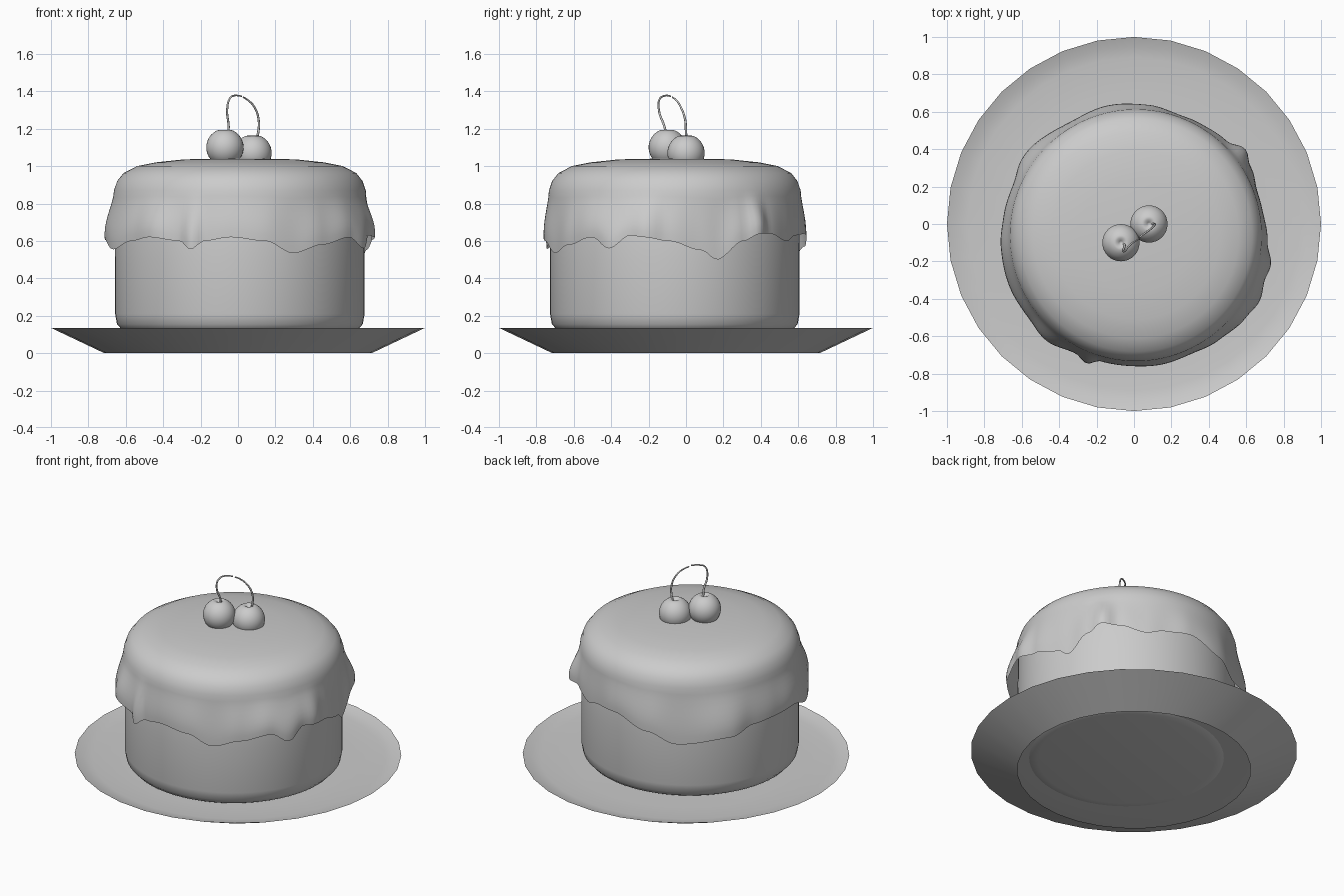
import bpy, bmesh, math

if "Cube" in bpy.data.objects:
    bpy.data.objects.remove(bpy.data.objects["Cube"])

CX, CY = 0.01, -0.06          # cake sits slightly off the plate centre


def make(name, bm, angle=40):
    me = bpy.data.meshes.new(name)
    bm.to_mesh(me)
    bm.free()
    ob = bpy.data.objects.new(name, me)
    bpy.context.collection.objects.link(ob)
    bpy.ops.object.select_all(action='DESELECT')
    bpy.context.view_layer.objects.active = ob
    ob.select_set(True)
    bpy.ops.object.shade_smooth_by_angle(angle=math.radians(angle))
    return ob


def skin(name, rings, angle=40):
    """Join rings of points; a ring of one point closes to a pole."""
    bm = bmesh.new()
    vs = [[bm.verts.new(p) for p in ring] for ring in rings]
    for a, b in zip(vs, vs[1:]):
        n = max(len(a), len(b))
        for i in range(n):
            j = (i + 1) % n
            if len(b) == 1:
                bm.faces.new((a[i], a[j], b[0]))
            elif len(a) == 1:
                bm.faces.new((a[0], b[j], b[i]))
            else:
                bm.faces.new((a[i], a[j], b[j], b[i]))
    return make(name, bm, angle)


def lathe(name, profile, seg, c=(0, 0, 0), angle=40):
    """Revolve (radius, z) points, listed from bottom outward to top."""
    rings = []
    for r, z in profile:
        n = 1 if r == 0 else seg
        rings.append([(c[0] + r * math.cos(2 * math.pi * i / seg),
                       c[1] + r * math.sin(2 * math.pi * i / seg), c[2] + z) for i in range(n)])
    return skin(name, rings, angle)


# Plate: flared skirt, open underneath, shallow dished top
lathe("plate", [(0.715, 0), (1, 0.135), (0.95, 0.118), (0.89, 0.11), (0.7, 0.108), (0, 0.108)], 32)

# Cake body with rounded edges
lathe("cake", [(0, 0.095), (0.54, 0.097), (0.59, 0.105), (0.63, 0.125), (0.657, 0.155), (0.667, 0.21),
               (0.667, 0.5), (0.663, 0.87), (0.645, 0.92), (0.61, 0.955), (0.54, 0.99), (0.44, 1.01),
               (0.3, 1.025), (0, 1.032)], 64, (CX, CY, 0))

# Icing hem: angle in degrees, height, radius
HEM = [(12, .55, .69), (19, .5, .69), (31, .6, .715), (38, .64, .745), (46, .64, .7), (60, .6, .69),
       (70, .63, .685), (84, .64, .70), (103, .57, .71), (118, .5, .70), (145, .545, .735),
       (158, .59, .71), (172, .6, .715), (185, .61, .725), (202, .555, .73), (217, .6, .725),
       (229, .62, .74), (243, .6, .71), (249, .555, .735), (254, .6, .70), (266, .62, .70),
       (281, .6, .705), (294, .535, .70), (308, .58, .715), (323, .62, .735), (332, .56, .75),
       (341, .63, .73), (347, .62, .74), (357, .6, .705)]


def hem(deg):
    pts = [(HEM[-1][0] - 360,) + HEM[-1][1:]] + HEM + [(HEM[0][0] + 360,) + HEM[0][1:]]
    for a, b in zip(pts, pts[1:]):
        if a[0] <= deg <= b[0]:
            t = (deg - a[0]) / (b[0] - a[0])
            t = (1 - math.cos(math.pi * t)) / 2
            return a[1] + (b[1] - a[1]) * t, a[2] + (b[2] - a[2]) * t


# Draped icing sheet
TOP = [(0.673, 0.87), (0.656, 0.92), (0.622, 0.963), (0.55, 1.0), (0.45, 1.02), (0.3, 1.036)]
SEG, DROP = 180, 8
rings = []
for k in range(DROP, 0, -1):
    s = k / DROP
    ring = []
    for i in range(SEG):
        a = 2 * math.pi * i / SEG
        hz, hr = hem(360 * i / SEG)
        flare = math.sin(s * math.pi / 2 * 1.1) ** 1.6
        r = 0.673 + (hr - 0.673) * flare
        ring.append((CX + r * math.cos(a), CY + r * math.sin(a), 0.87 + (hz - 0.87) * s))
    rings.append(ring)
for r, z in TOP:
    rings.append([(CX + r * math.cos(2 * math.pi * i / SEG),
                   CY + r * math.sin(2 * math.pi * i / SEG), z) for i in range(SEG)])
rings.append([(CX, CY, 1.042)])
skin("icing", rings, 60)


# Cherries: spheres with a dimple at the top
def cherry(name, c):
    prof = [(0, -0.1)]
    for i in range(1, 14):
        t = math.pi * i / 15
        prof.append((0.1 * math.sin(t), -0.1 * math.cos(t)))
    prof += [(0.025, 0.093), (0.01, 0.078), (0, 0.072)]
    lathe(name, prof, 32, c, 80)


cherry("cherry_left", (-0.07, -0.1, 1.1))
cherry("cherry_right", (0.08, 0.0, 1.07))


# Stems: thin tapered curves
def stem(name, pts):
    cu = bpy.data.curves.new(name, 'CURVE')
    cu.dimensions = '3D'
    cu.bevel_depth = 0.007
    cu.bevel_resolution = 2
    cu.resolution_u = 6
    cu.use_fill_caps = True
    sp = cu.splines.new('BEZIER')
    sp.bezier_points.add(len(pts) - 1)
    for i, (bp, p) in enumerate(zip(sp.bezier_points, pts)):
        bp.co = p
        bp.handle_left_type = bp.handle_right_type = 'AUTO'
        bp.radius = 1 - 0.4 * i / (len(pts) - 1)
    bpy.context.collection.objects.link(bpy.data.objects.new(name, cu))


stem("stem_left", [(-0.055, -0.105, 1.165), (-0.05, -0.115, 1.21), (-0.058, -0.145, 1.3),
                   (-0.045, -0.14, 1.36), (-0.02, -0.11, 1.377), (0.02, -0.083, 1.374)])
stem("stem_right", [(0.095, 0.0, 1.135), (0.108, 0.0, 1.18), (0.11, -0.005, 1.25),
                    (0.085, -0.03, 1.32), (0.05, -0.055, 1.355), (0.028, -0.073, 1.368)])
